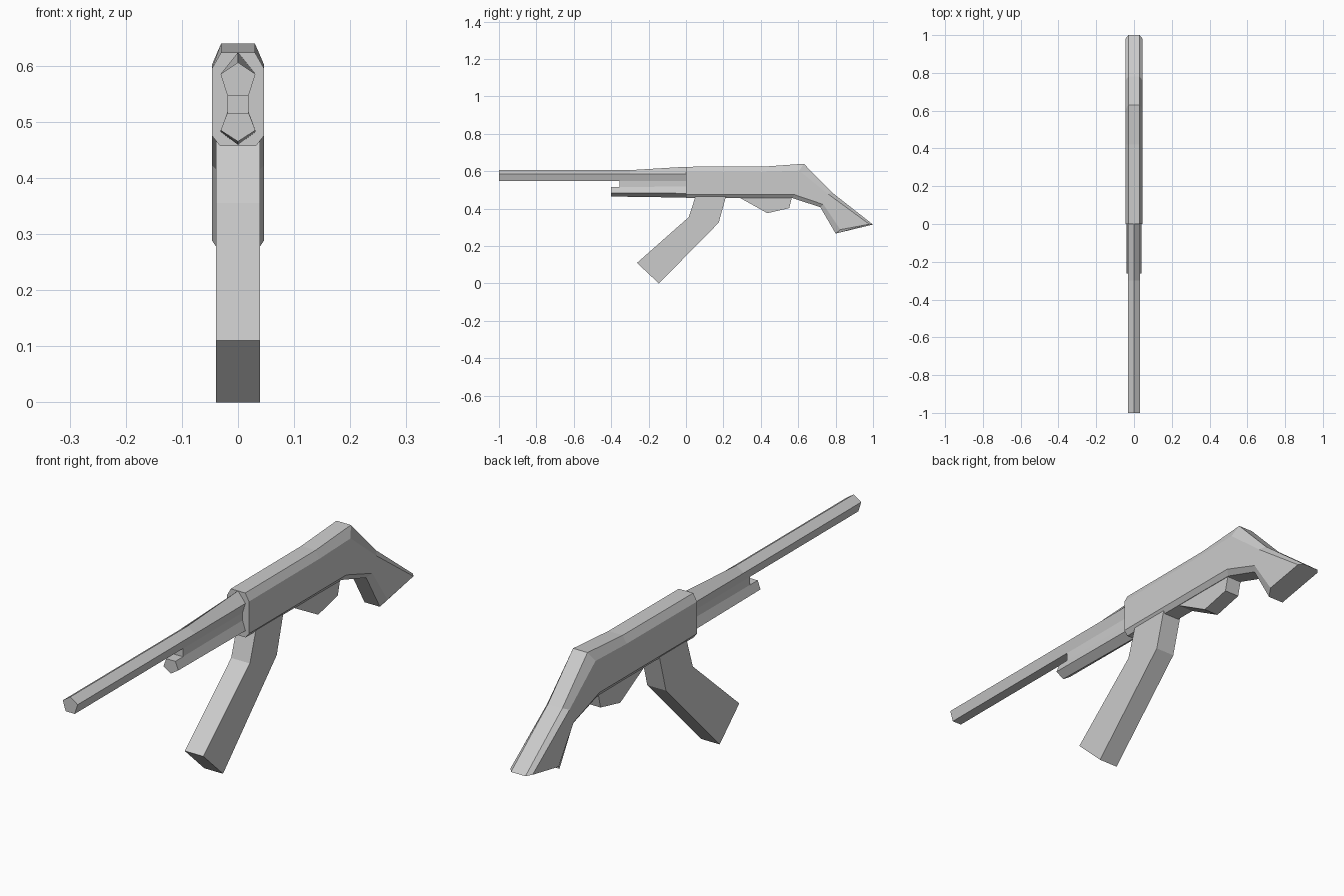
import bpy, bmesh

if "Cube" in bpy.data.objects:
    bpy.data.objects.remove(bpy.data.objects["Cube"])


def loft(name, sections):
    """Skin a list of equal-length vertex rings and cap both ends."""
    bm = bmesh.new()
    rings = [[bm.verts.new(p) for p in s] for s in sections]
    n = len(rings[0])
    for a, b in zip(rings, rings[1:]):
        for i in range(n):
            j = (i + 1) % n
            bm.faces.new((a[i], a[j], b[j], b[i]))
    bm.faces.new(rings[0])
    bm.faces.new(rings[-1])
    bmesh.ops.recalc_face_normals(bm, faces=bm.faces)
    mesh = bpy.data.meshes.new(name)
    bm.to_mesh(mesh)
    bm.free()
    obj = bpy.data.objects.new(name, mesh)
    bpy.context.collection.objects.link(obj)
    return obj


def slab(name, profile, half):
    """Side profile (y, z) extruded symmetrically across x."""
    return loft(name, [[(x, y, z) for y, z in profile] for x in (-half, half)])


def body_ring(top, upper, lower, bottom):
    """Chamfered eight-sided ring from four (y, z) levels."""
    half = [(0.030, *top), (0.046, *upper), (0.046, *lower), (0.032, *bottom)]
    return half + [(-x, y, z) for x, y, z in reversed(half)]


def penta(y, apex, side, base):
    """Five-sided ring: apex on the centreline, two sides, flat base."""
    return [(0, y, apex), (0.031, y, side), (0.019, y, base),
            (-0.019, y, base), (-0.031, y, side)]


# Receiver and drooping stock
loft("receiver_and_stock", [
    body_ring((0, 0.624), (0, 0.596), (0, 0.475), (0, 0.457)),
    body_ring((0.42, 0.625), (0.42, 0.597), (0.42, 0.475), (0.42, 0.457)),
    body_ring((0.63, 0.64), (0.605, 0.603), (0.58, 0.475), (0.57, 0.456)),
    body_ring((0.78, 0.487), (0.76, 0.478), (0.735, 0.422), (0.718, 0.408)),
    body_ring((1.0, 0.315), (0.98, 0.317), (0.825, 0.288), (0.80, 0.267)),
])

# Barrel, its ridge rising into the receiver
loft("barrel", [
    penta(-1.0, 0.606, 0.585, 0.547),
    penta(-0.3, 0.606, 0.585, 0.547),
    penta(0.0, 0.624, 0.585, 0.547),
])

# Lower tube and the web joining it to the barrel
loft("lower_tube", [
    penta(-0.4, 0.465, 0.485, 0.516),
    penta(0.0, 0.459, 0.482, 0.518),
])
slab("barrel_web", [(-0.355, 0.514), (0, 0.514), (0, 0.55), (-0.355, 0.55)], 0.019)

# Bent magazine
slab("magazine", [(0.052, 0.47), (0.015, 0.355), (-0.262, 0.11),
                  (-0.145, 0.0), (0.175, 0.325), (0.215, 0.47)], 0.039)

# Trigger guard block
slab("trigger_guard", [(0.27, 0.468), (0.435, 0.376), (0.552, 0.403), (0.568, 0.468)], 0.03)
